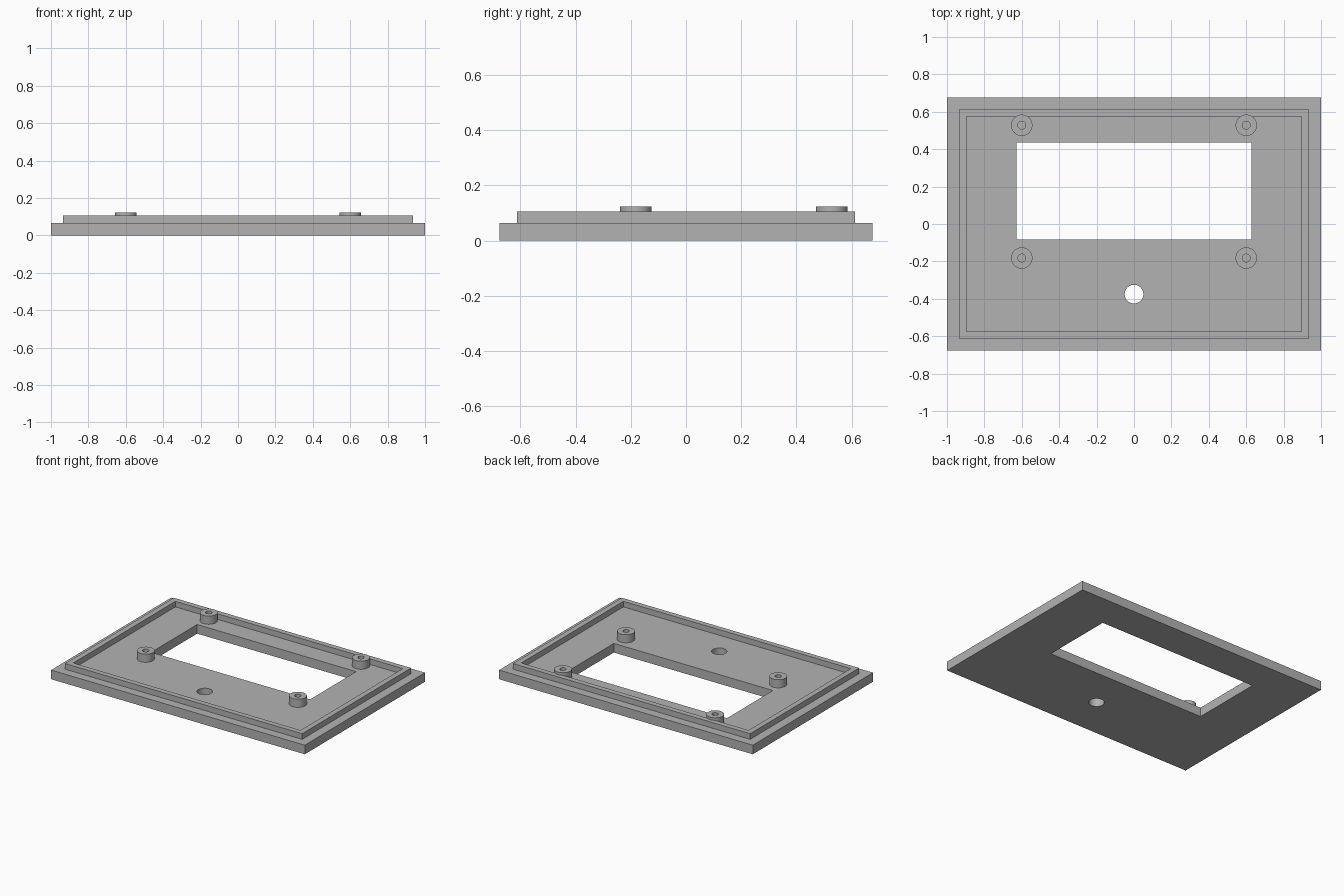
import bpy
import math

default = bpy.data.objects.get("Cube")
if default:
    bpy.data.objects.remove(default, do_unlink=True)

# Heights shared by the parts
FLOOR, RIM_TOP, POST_TOP = 0.065, 0.105, 0.123

grey = bpy.data.materials.new("plain grey")
grey.use_nodes = True
colour = (0.45, 0.45, 0.45, 1)
grey.diffuse_color = colour
grey.node_tree.nodes["Principled BSDF"].inputs["Base Color"].default_value = colour


def box(name, x0, x1, y0, y1, z0, z1):
    bpy.ops.mesh.primitive_cube_add(
        size=1, location=((x0 + x1) / 2, (y0 + y1) / 2, (z0 + z1) / 2))
    ob = bpy.context.object
    ob.name = name
    ob.scale = (x1 - x0, y1 - y0, z1 - z0)
    bpy.ops.object.transform_apply(location=False, rotation=False, scale=True)
    ob.data.materials.append(grey)
    return ob


def cylinder(name, x, y, radius, z0, z1):
    bpy.ops.mesh.primitive_cylinder_add(
        vertices=48, radius=radius, depth=z1 - z0, location=(x, y, (z0 + z1) / 2))
    ob = bpy.context.object
    ob.name = name
    ob.data.materials.append(grey)
    return ob


def cut(target, cutter):
    cutter.hide_render = True
    mod = target.modifiers.new("cut", "BOOLEAN")
    mod.operation = "DIFFERENCE"
    mod.solver = "EXACT"
    mod.object = cutter
    bpy.ops.object.select_all(action="DESELECT")
    bpy.context.view_layer.objects.active = target
    target.select_set(True)
    bpy.ops.object.modifier_apply(modifier=mod.name)
    bpy.data.objects.remove(cutter, do_unlink=True)


def smooth(ob):
    bpy.ops.object.select_all(action="DESELECT")
    bpy.context.view_layer.objects.active = ob
    ob.select_set(True)
    bpy.ops.object.shade_smooth_by_angle(angle=math.radians(30))


# Base plate with the display window and a round button hole
base = box("base_plate", -1, 1, -0.676, 0.676, 0, FLOOR)
cut(base, box("window_cutter", -0.627, 0.627, -0.083, 0.435, -0.1, 0.2))
cut(base, cylinder("button_cutter", 0, -0.375, 0.05, -0.1, 0.2))
smooth(base)

# Raised locating rim
rim = box("locating_rim", -0.935, 0.935, -0.613, 0.613, FLOOR, RIM_TOP)
cut(rim, box("rim_cutter", -0.896, 0.896, -0.575, 0.575, 0, 0.2))

# Four hollow screw posts around the window
for side, x in (("left", 0.6), ("right", -0.6)):
    for end, y in (("front", -0.182), ("back", 0.528)):
        post = cylinder(f"screw_post_{end}_{side}", x, y, 0.057, FLOOR, POST_TOP)
        cut(post, cylinder("pilot_cutter", x, y, 0.021, 0, 0.2))
        smooth(post)
